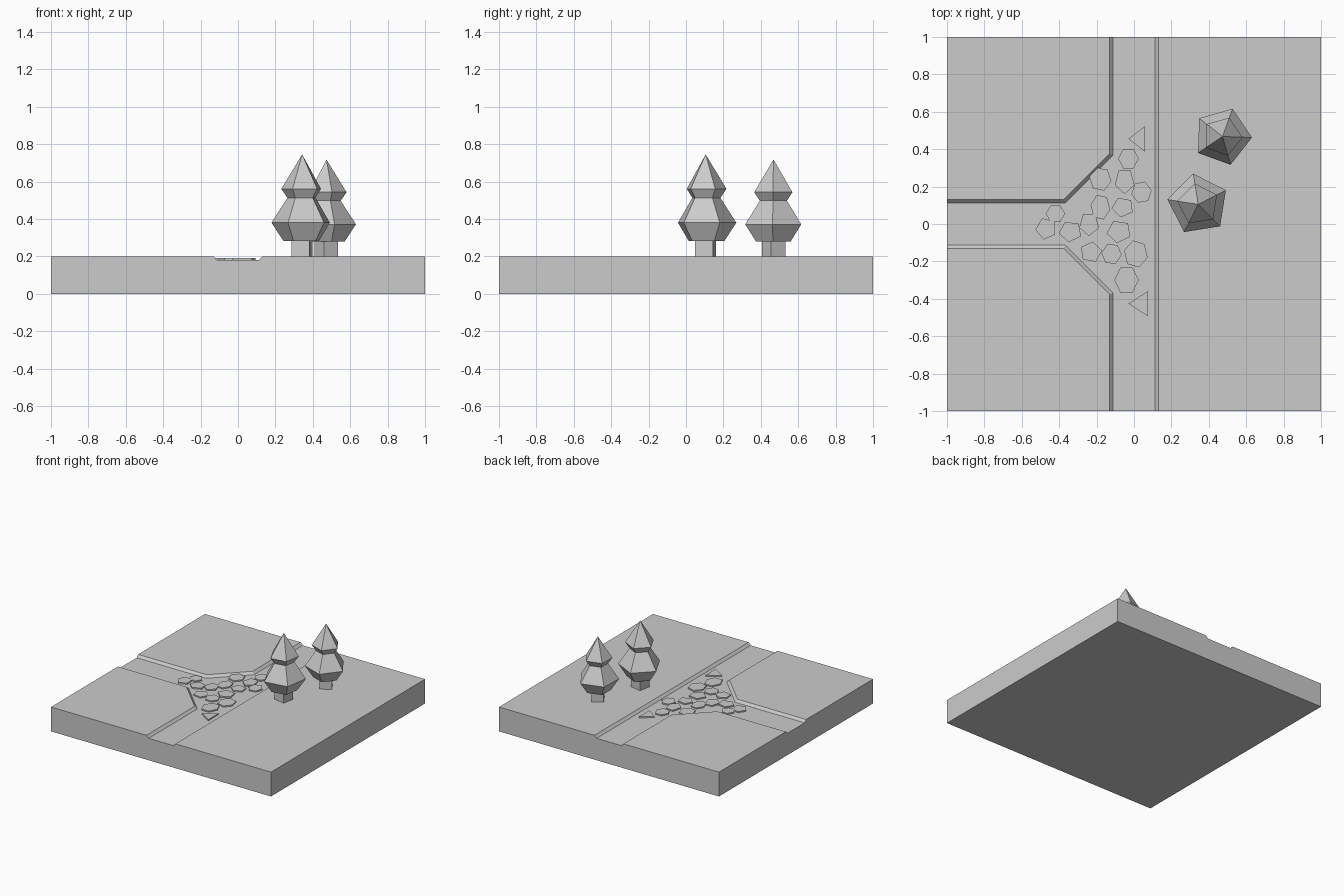
import bpy
import bmesh
from math import cos, sin, radians

cube = bpy.data.objects.get("Cube")
if cube:
    bpy.data.objects.remove(cube, do_unlink=True)

grey = bpy.data.materials.new("light_grey")
grey.use_nodes = True
grey.diffuse_color = (0.6, 0.6, 0.6, 1)
grey.node_tree.nodes["Principled BSDF"].inputs["Base Color"].default_value = (0.6, 0.6, 0.6, 1)


def ring(x, y, rx, ry, sides, phase):
    """Outline of a stretched regular polygon, phase in degrees."""
    angles = [radians(phase + 360 * i / sides) for i in range(sides)]
    return [(x + rx * cos(a), y + ry * sin(a)) for a in angles]


def loft(name, sections, tip=None):
    """Closed solid through (outline, height) sections, with an optional point on top."""
    bm = bmesh.new()
    rows = [[bm.verts.new((x, y, z)) for x, y in outline] for outline, z in sections]
    n = len(rows[0])
    bm.faces.new(rows[0])
    for low, high in zip(rows, rows[1:]):
        for i in range(n):
            j = (i + 1) % n
            bm.faces.new((low[i], low[j], high[j], high[i]))
    if tip:
        point = bm.verts.new(tip)
        for i in range(n):
            bm.faces.new((rows[-1][i], rows[-1][(i + 1) % n], point))
    else:
        bm.faces.new(rows[-1])
    bmesh.ops.recalc_face_normals(bm, faces=bm.faces)
    mesh = bpy.data.meshes.new(name)
    bm.to_mesh(mesh)
    bm.free()
    mesh.materials.append(grey)
    obj = bpy.data.objects.new(name, mesh)
    bpy.context.collection.objects.link(obj)
    return obj


# Ground block with a sunken T-shaped road
GROUND, ROAD = 0.2, 0.18


def road_outline(half):
    corner = 0.322 + 0.414 * half
    far = 1.1
    upper = [(half, far), (-half, far), (-half, corner), (-corner, half), (-far, half)]
    return upper + [(x, -y) for x, y in reversed(upper)]


square = [(-1, -1), (1, -1), (1, 1), (-1, 1)]
ground = loft("ground", [(square, 0), (square, GROUND)])
cutter = loft("road_cutter", [(road_outline(0.112), ROAD), (road_outline(0.15), 0.22)])
cutter.hide_render = True
cut = ground.modifiers.new("road", "BOOLEAN")
cut.operation = "DIFFERENCE"
cut.solver = "EXACT"
cut.object = cutter
bpy.context.view_layer.objects.active = ground
bpy.ops.object.modifier_apply(modifier=cut.name)
bpy.data.objects.remove(cutter, do_unlink=True)

# Paving stones at the junction: x, y, x radius, y radius, sides, phase
stones = [
    (.03, .455, .06, .08, 3, 60), (-.03, .35, .055, .06, 6, 0),
    (-.18, .24, .06, .065, 6, 50), (-.05, .23, .055, .07, 5, -90),
    (.04, .17, .055, .06, 6, 10), (-.18, .09, .053, .07, 6, 50),
    (-.06, .09, .06, .055, 5, 115), (-.42, .055, .052, .05, 6, 0),
    (-.47, -.025, .057, .06, 5, 40), (-.34, -.04, .063, .058, 5, 45),
    (-.24, 0, .055, .065, 5, 125), (-.08, -.04, .067, .063, 5, 45),
    (-.23, -.15, .06, .057, 5, 80), (-.12, -.16, .055, .058, 6, 55),
    (.01, -.16, .065, .075, 6, 45), (-.04, -.3, .065, .078, 6, 0),
    (.04, -.426, .07, .078, 3, 60),
]
for number, stone in enumerate(stones, 1):
    outline = ring(*stone)
    loft(f"paving_stone_{number}", [(outline, ROAD), (outline, ROAD + 0.01)])

# Trees: square trunk below five-sided two-tier foliage (radius, height above ground)
TIERS = [(0.102, 0.083), (0.166, 0.18), (0.08, 0.313), (0.113, 0.361)]


def tree(name, x, y, size, turn):
    trunk = ring(x, y, 0.068 * size, 0.068 * size, 4, 34 + turn)
    loft(name + "_trunk", [(trunk, GROUND), (trunk, GROUND + 0.085 * size)])
    sections = [(ring(x, y, r * size, r * size, 5, 27 + turn), GROUND + z * size)
                for r, z in TIERS]
    loft(name + "_foliage", sections, (x, y, GROUND + 0.545 * size))


tree("front_tree", 0.343, 0.105, 1, 0)
tree("back_tree", 0.473, 0.468, 0.95, 43)
